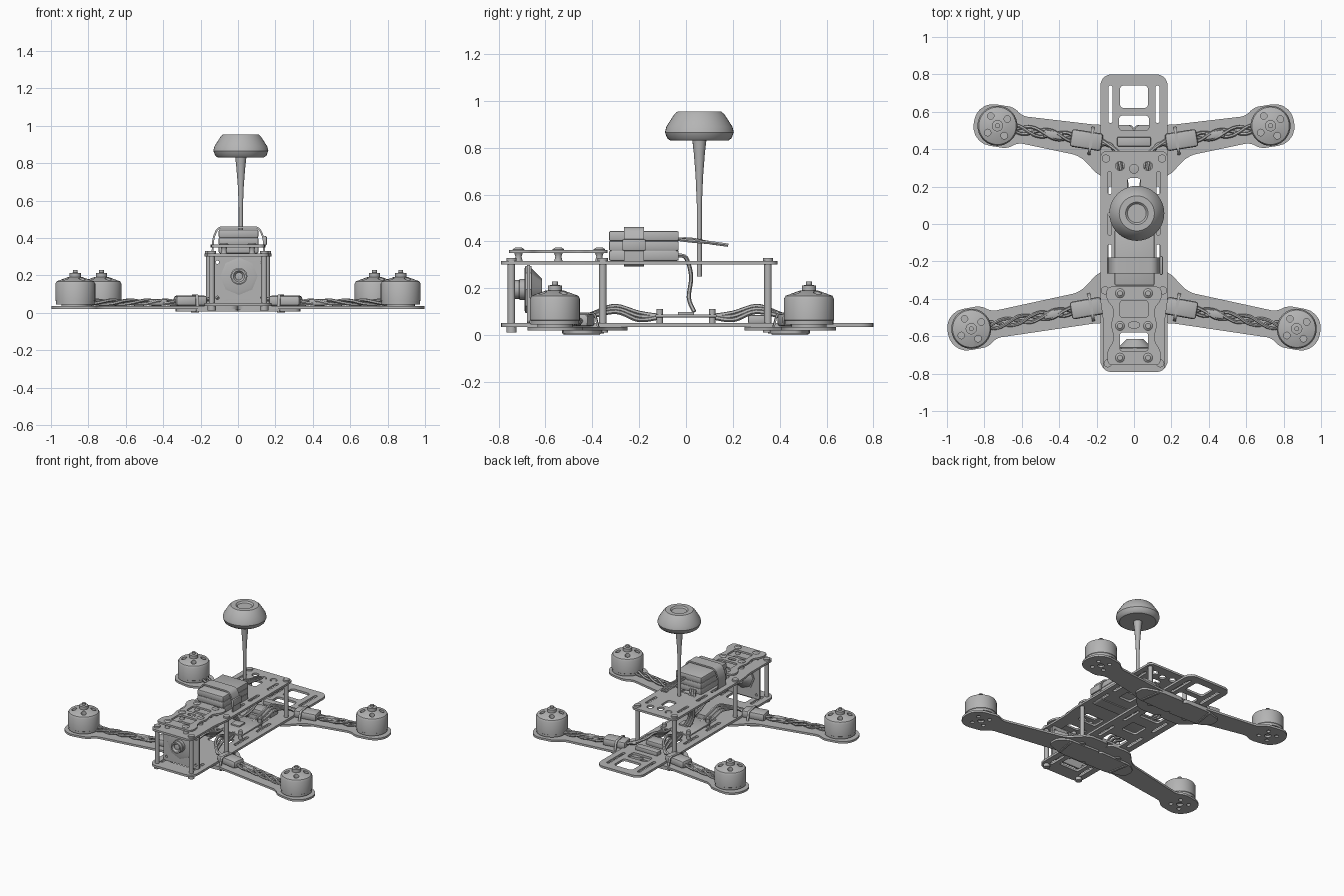
import bpy, bmesh, math
from mathutils import Vector, Matrix

if "Cube" in bpy.data.objects:
    bpy.data.objects.remove(bpy.data.objects["Cube"])

GREY = bpy.data.materials.new("mid_grey")
GREY.diffuse_color = (0.46, 0.46, 0.46, 1)
GREY.use_nodes = True
GREY.node_tree.nodes["Principled BSDF"].inputs["Base Color"].default_value = GREY.diffuse_color
ROT_X = Matrix.Rotation(math.pi / 2, 4, 'X')


def finish(bm, name, mat=None):
    bmesh.ops.remove_doubles(bm, verts=bm.verts, dist=1e-5)
    if mat:
        bm.transform(mat)
    bmesh.ops.recalc_face_normals(bm, faces=bm.faces)
    for f in bm.faces:
        f.smooth = True
    for e in bm.edges:
        e.smooth = e.calc_face_angle(0) < 0.6
    me = bpy.data.meshes.new(name)
    bm.to_mesh(me)
    bm.free()
    me.materials.append(GREY)
    ob = bpy.data.objects.new(name, me)
    bpy.context.collection.objects.link(ob)
    return ob


def baked(ob):
    """Evaluate a temporary object to a bmesh and remove it."""
    dg = bpy.context.evaluated_depsgraph_get()
    dg.update()
    me = bpy.data.meshes.new_from_object(ob.evaluated_get(dg))
    bm = bmesh.new()
    bm.from_mesh(me)
    bpy.data.objects.remove(ob)
    return bm


def rounded(pts, r, n=5):
    out = []
    for i, p in enumerate(pts):
        c = Vector(p[:2])
        a, b = Vector(pts[i - 1][:2]) - c, Vector(pts[(i + 1) % len(pts)][:2]) - c
        d = min(p[2] if len(p) > 2 else r, a.length * .499, b.length * .499)
        pa, pb = c + a.normalized() * d, c + b.normalized() * d
        for k in range(n + 1):
            t = k / n
            w = ((1 - t) ** 2, 1.414 * t * (1 - t), t * t)
            out.append((pa * w[0] + c * w[1] + pb * w[2]) / sum(w))
    return out


def rect(x, y, w, h, r=.015):
    w, h = w / 2, h / 2
    return rounded([(x - w, y - h), (x + w, y - h), (x + w, y + h), (x - w, y + h)], r)


def circle(x, y, r):
    return rect(x, y, 2 * r, 2 * r, r)


def curve_object(dim, loops, cyclic):
    cu = bpy.data.curves.new("temp", 'CURVE')
    cu.dimensions = dim
    for loop in loops:
        sp = cu.splines.new('POLY')
        sp.points.add(len(loop) - 1)
        for q, p in zip(sp.points, loop):
            q.co = (p[0], p[1], p[2] if len(p) > 2 else 0, 1)
        sp.use_cyclic_u = cyclic
    ob = bpy.data.objects.new("temp", cu)
    bpy.context.collection.objects.link(ob)
    return ob


def plate(name, outline, holes, z, t, mat=None):
    ob = curve_object('2D', [outline] + holes, True)
    ob.data.fill_mode = 'BOTH'
    ob.data.extrude = t / 2
    return finish(baked(ob), name, (mat or Matrix()) @ Matrix.Translation((0, 0, z + t / 2)))


def wire(name, pts, r=.008, n=5):
    P = [Vector(p) for p in pts]
    P = [P[0]] + P + [P[-1]]
    path = []
    for a, b, c, d in zip(P, P[1:], P[2:], P[3:]):    # smooth path through points
        for k in range(n):
            t = k / n
            path.append(.5 * (2 * b + (c - a) * t + (2 * a - 5 * b + 4 * c - d) * t * t
                              + (3 * b - a - 3 * c + d) * t ** 3))
    ob = curve_object('3D', [path + [P[-1]]], False)
    ob.data.bevel_depth, ob.data.bevel_resolution, ob.data.use_fill_caps = r, 1, True
    return finish(baked(ob), name)


def lathe(name, prof, mat=None, seg=24):
    bm = bmesh.new()
    vs = [bm.verts.new((r, 0, z)) for r, z in prof]
    es = [bm.edges.new(e) for e in zip(vs, vs[1:])]
    bmesh.ops.spin(bm, geom=vs + es, cent=(0, 0, 0), axis=(0, 0, 1), angle=2 * math.pi, steps=seg)
    return finish(bm, name, mat)


def rod(name, x, y, z0, z1, r, seg=12):
    return lathe(name, [(0, z0), (r, z0), (r, z1), (0, z1)], Matrix.Translation((x, y, 0)), seg)


def box(name, size, loc, rot=0, bevel=.01):
    bm = bmesh.new()
    bmesh.ops.create_cube(bm, size=1, matrix=Matrix.Diagonal((*size, 1)))
    if bevel:
        bmesh.ops.bevel(bm, geom=bm.edges[:], offset=bevel, segments=2, affect='EDGES', profile=.5)
    return finish(bm, name, Matrix.Translation(loc) @ Matrix.Rotation(rot, 4, 'Z'))


# Bottom frame plate
slots = [rect(s * .125, y, .022, h, .01) for s in (-1, 1) for y, h in ((.64, .2), (.12, .16), (-.14, .16), (-.65, .14))]
plate("bottom_plate", rect(0, .005, .36, 1.59, .06),
      [rect(0, .68, .15, .12, .02), rect(0, .54, .16, .08, .02), rect(0, .2, .16, .1),
       rect(0, 0, .12, .12), rect(0, -.2, .16, .1), rect(0, -.63, .16, .11)] + slots, .035, .016)

# Upper deck
plate("top_plate", rounded([(-.165, -.79), (.165, -.79), (.165, -.5), (.18, -.42), (.18, .39),
                            (-.18, .39), (-.18, -.42), (-.165, -.5)], .035),
      [rect(s * .13, y, .022, h, .01) for s in (-1, 1) for y, h in ((.22, .12), (0, .12), (-.17, .12))]
      + [circle(x, y, .024) for x, y in ((-.075, .31), (.075, .31), (0, .295))]
      + [rect(0, .2, .07, .09), rect(0, -.05, .1, .1), rect(0, -.45, .15, .1), rect(0, -.63, .15, .1)], .302, .015)

# Damped camera shelf with rubber mounts
half = [(.14, -.755), (.145, -.68), (.11, -.63), (.11, -.59), (.125, -.54), (.11, -.49), (.11, -.45), (.15, -.4), (.145, -.335)]
plate("camera_shelf", rounded(half + [(-x, y) for x, y in half[::-1]], .025),
      [rect(0, -.455, .15, .09), rect(0, -.63, .15, .1), rect(0, -.54, .06, .03)], .35, .014)
for s in (-1, 1):
    for y in (-.37, -.545, -.715):
        lathe("rubber_mount", [(0, .316), (.018, .316), (.013, .335), (.018, .35), (.025, .36), (.025, .366), (.014, .374), (0, .374)],
              Matrix.Translation((s * .075, y, 0)), 12)
    # Standoffs and screw heads
    for x, y in ((.15, .35), (.155, -.355), (.14, -.745)):
        rod("standoff", s * x, y, .05, .302, .016)
        rod("screw_head", s * x, y, .315, .329, .022)
        rod("lower_screw_head", s * x, y, .012, .036, .022)

# Motor, cut by four vents on its top cone
prof = [(0, .034), (.075, .034), (.075, .045), (.104, .045), (.104, .062), (.107, .064), (.107, .155),
        (.1, .168), (.04, .19), (.03, .19), (.03, .212), (.013, .214), (.013, .228), (0, .228)]
motor = lathe("motor", prof, seg=36)
for k in range(4):
    a = k * math.pi / 2 + .6
    cut = rod("vent_cutter", .064 * math.cos(a), .064 * math.sin(a), .15, .25, .018)
    cut.hide_render = True
    cut.hide_viewport = False
    mod = motor.modifiers.new("vent", 'BOOLEAN')
    mod.object, mod.operation, mod.solver = cut, 'DIFFERENCE', 'EXACT'
vented = baked(motor)
for ob in [o for o in bpy.data.objects if o.name.startswith("vent_cutter")]:
    bpy.data.objects.remove(ob)

# Arms with motors, speed controllers and wiring
for s in (-1, 1):
    for label, tip, root, f in (("front", (.87, -.56), (.2, -.44), -1), ("rear", (.73, .525), (.2, .44), 1)):
        T, R = Vector(tip), Vector(root)
        d = (T - R).normalized()
        n = Vector((-d.y, d.x)) * f          # outward side
        w = .072
        E = T + d * .015
        o = [(0, f * .53), (.2, f * .53), tuple(T - d * .12 + n * w), (*(E - d * .09 + n * .112), .03), (*(E + d * .112 + n * .112), .112),
             (*(E + d * .112 - n * .112), .112), (*(E - d * .09 - n * .112), .03), tuple(T - d * .12 - n * w), (.29, f * .365), (.18, f * .25), (0, f * .25)]
        holes = [circle(s * (T.x + .06 * math.cos(a)), T.y + .06 * math.sin(a), .014) for a in (.6, 2.17, 3.74, 5.31)]
        plate(label + "_arm", rounded([(s * p[0], *p[1:]) for p in o], .04),
              holes + [circle(s * T.x, T.y, .022)], .02, .015)
        b = [(0, f * .35), (.27, f * .36), (.335, f * .41), (.33, f * .49), (.2, f * .53), (0, f * .53)]
        plate(label + "_arm_brace", rounded([(s * x, y) for x, y in b], .025), [], .006, .014)
        bm = vented.copy()
        finish(bm, label + "_motor", Matrix.Translation((s * T.x, T.y, 0)))
        ang = math.atan2(d.y, s * d.x)

        def along(t, off=0, z=.055):
            p = R + d * t + n * off
            return (s * p.x, p.y, z)
        # Speed controller, tie band and connector
        box(label + "_speed_controller", (.17, .095, .055), along(.055, 0, .064), ang, .015)
        hw, lo, hi = .085, 0, .097
        band = rounded([(-hw, lo), (hw, lo), (.06, hi), (-.06, hi)], .015)
        inner = rounded([(-hw + .01, lo + .006), (hw - .01, lo + .006), (.054, hi - .006), (-.054, hi - .006)], .01)
        M = Matrix.Translation(along(.03, 0, 0)) @ Matrix.Rotation(ang + math.pi / 2, 4, 'Z') @ ROT_X
        plate(label + "_tie_band", band, [inner], -.008, .016, M)
        box(label + "_connector", (.105, .042, .034), along(.235, 0, .056), ang, .009)
        L = (T - R).length
        for k in range(3):
            tw = [along(t, .022 * math.sin(t * 22 + k * 2.1), .056 + .012 * math.cos(t * 22 + k * 2.1))
                  for t in [.12 + (L - .2) * i / 8 for i in range(9)]]
            wire(label + "_motor_wire", tw, .009, 3)
            # Leads from the speed controller to the central stack
            wire(label + "_power_lead", [along(-.01, .02 * (k - 1), .065), (s * (.12 - .02 * k), f * (.42 - .02 * k), .075 + .012 * k),
                 (s * (.09 - .02 * k), f * .3, .1 + .012 * k), (s * (.07 - .015 * k), f * .2, .065 + .015 * k), (s * .05, f * .1, .08)], .01)
vented.free()

# Flight control stack
box("control_board", (.24, .26, .012), (0, 0, .082), 0, .002)
box("control_chip", (.07, .07, .012), (0, 0, .093), .0, .002)
box("receiver", (.16, .09, .035), (0, .31, .068), 0, .006)
box("rear_module", (.18, .05, .03), (0, .44, .066), 0, .005)
for s in (-1, 1):
    for y in (-.112, .112):
        rod("board_post", s * .1, y, .05, .112, .014)

# Front camera on its upright plate
plate("camera_plate", rect(.01, .175, .29, .25, .015), [circle(.01 + s * .12, z, .009) for s in (-1, 1) for z in (.08, .27)],
      .665, .014, ROT_X)
at = Matrix.Translation((.005, -.66, .195)) @ ROT_X
lathe("camera_bezel", [(0, 0), (.1, 0), (.1, .026), (.085, .03), (0, .03)], at, 8)
lathe("camera_lens", [(0, .02), (.045, .02), (.045, .05), (.04, .052), (.04, .075), (.03, .075), (.02, .062), (0, .066)], at)
lathe("camera_back", [(0, 0), (.09, 0), (.045, -.045), (0, -.045)], at, 8)

# Battery pack with strap and leads
for k in range(3):
    box("battery_cell", (.212, .298, .043), (.003, -.18, .339 + .042 * k), 0, .007)
box("battery_wrap", (.202, .29, .118), (.003, -.18, .381), 0, .008)
plate("battery_strap", rounded([(-.142, .294), (.146, .294), (.143, .4), (.115, .462), (-.11, .462), (-.138, .4)], .025),
      [rounded([(-.132, .301), (.136, .301), (.133, .395), (.11, .451), (-.105, .451), (-.128, .395)], .02)],
      .18, .085, ROT_X)
box("strap_buckle", (.016, .1, .05), (.146, -.222, .385), 0, .006)
for k in range(3):
    x = .03 + .018 * k
    wire("balance_lead", [(x, -.04, .41), (x, .02, .41 - .004 * k), (x + .01, .1, .395), (x + .01, .18, .384)], .008)
    wire("battery_lead", [(-.08 + x, -.04, .34), (-.1 + x, .0, .33), (-.11 + x, .022, .25), (-.1 + x, .012, .16), (-.08 + x, .035, .1)], .009)

# Antenna
at = Matrix.Translation((.015, .057, 0))
lathe("antenna_cap", [(0, .83), (.123, .83), (.137, .84), (.147, .866), (.141, .89), (.107, .943), (.094, .954),
                      (.06, .954), (.05, .944), (0, .944)], at, 40)
lathe("antenna_stem", [(0, .25), (.011, .25), (.011, .56), (.016, .68), (.024, .78), (.03, .832), (0, .832)], at, 16)
